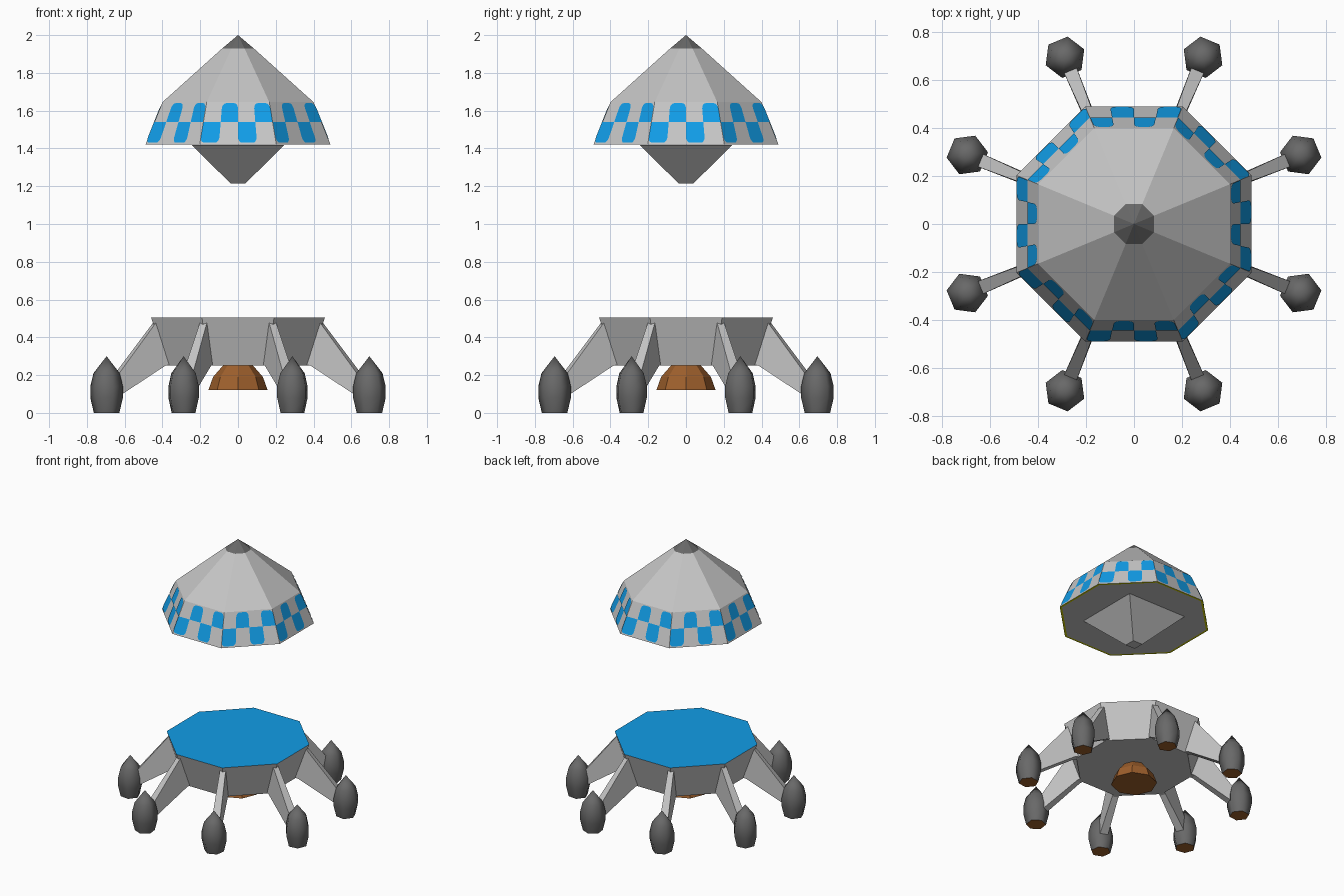
import bpy, bmesh, math
from mathutils import Vector

if "Cube" in bpy.data.objects:
    bpy.data.objects.remove(bpy.data.objects["Cube"])

def mat(name, r, g, b):
    m = bpy.data.materials.new(name)
    m.diffuse_color = (r, g, b, 1)
    m.use_nodes = True
    m.node_tree.nodes["Principled BSDF"].inputs["Base Color"].default_value = m.diffuse_color
    return m

GREY = mat("light grey", 0.56, 0.56, 0.56)
DARK = mat("dark grey", 0.14, 0.14, 0.14)
BLUE = mat("blue", 0.006, 0.36, 0.86)
BROWN = mat("brown", 0.34, 0.115, 0.025)
YELLOW = mat("yellow", 0.65, 0.65, 0.0)

C8 = math.cos(math.pi / 8)      # apothem to corner ratio of an octagon
HALF = math.pi / 8

def finish(name, bm, mats, recalc=True, smooth=None):
    if recalc:
        bmesh.ops.recalc_face_normals(bm, faces=bm.faces[:])
    me = bpy.data.meshes.new(name)
    bm.to_mesh(me)
    bm.free()
    for m in mats:
        me.materials.append(m)
    if smooth:
        me.shade_smooth()
        me.set_sharp_from_angle(angle=smooth)
    ob = bpy.data.objects.new(name, me)
    bpy.context.collection.objects.link(ob)
    return ob

def lathe(name, profile, sides, phase, mats, seg_mats, centre=(0, 0), smooth=None):
    """Closed n-sided solid; seg_mats gives the material of each band."""
    bm = bmesh.new()
    rings = []
    for r, z in profile:
        if r < 1e-6:
            rings.append([bm.verts.new((centre[0], centre[1], z))] * sides)
        else:
            rings.append([bm.verts.new((centre[0] + r * math.cos(phase + 2 * math.pi * k / sides),
                                        centre[1] + r * math.sin(phase + 2 * math.pi * k / sides), z))
                          for k in range(sides)])
    for i, mi in enumerate(seg_mats):
        a, b = rings[i], rings[i + 1]
        for k in range(sides):
            j = (k + 1) % sides
            f = bm.faces.new(list(dict.fromkeys((a[k], a[j], b[j], b[k]))))
            f.material_index = mi
    bmesh.ops.dissolve_limit(bm, angle_limit=0.001, verts=bm.verts[:], edges=bm.edges[:],
                             delimit={'MATERIAL'})
    return finish(name, bm, mats, smooth=smooth)

# Canopy: skirt, cone, dark tip, and a yellow rim around the underside
R0, R1, Z0, Z1 = 0.49 / C8, 0.40 / C8, 1.42, 1.645
lathe("canopy", [(0, Z0), (R0 - 0.016, Z0), (R0, Z0), (R1, Z1), (0.083 / C8, 1.93), (0, 2.0)],
      8, HALF, [GREY, YELLOW, DARK], [0, 1, 0, 0, 2])

# Checker patches on the skirt, rounded at their outer corners
bm = bmesh.new()
for k in range(8):
    a = k * math.pi / 4
    def on_face(u, v):
        r, z = R0 + (R1 - R0) * v, Z0 + (Z1 - Z0) * v
        l = Vector((r * math.cos(a - HALF), r * math.sin(a - HALF), z))
        p = l.lerp(Vector((r * math.cos(a + HALF), r * math.sin(a + HALF), z)), u)
        return p + Vector((math.cos(a), math.sin(a), 0.4)) * 0.003
    ru, rv = 0.06, 0.13
    arc = [(math.cos(t * math.pi / 8), math.sin(t * math.pi / 8)) for t in range(5)]
    for col in range(4):
        u0, u1 = col / 4, (col + 1) / 4
        if col % 2:      # upper row
            v0, v1 = 0.53, 0.97
            uv = [(u0, v0), (u1, v0)]
            uv += [(u1 - ru + ru * c, v1 - rv + rv * s) for c, s in arc]
            uv += [(u0 + ru - ru * s, v1 - rv + rv * c) for c, s in arc]
        else:            # lower row
            v0, v1 = 0.04, 0.53
            uv = [(u1, v1), (u0, v1)]
            uv += [(u0 + ru - ru * c, v0 + rv - rv * s) for c, s in arc]
            uv += [(u1 - ru + ru * s, v0 + rv - rv * c) for c, s in arc]
        bm.faces.new([bm.verts.new(on_face(*p)) for p in uv])
finish("canopy_checker", bm, [BLUE], recalc=False)

# Square tapered hub hanging under the canopy
S2 = math.sqrt(2)
lathe("canopy_hub", [(0, 1.215), (0.04 * S2, 1.215), (0.245 * S2, 1.419), (0, 1.419)],
      4, math.pi / 4, [GREY], [0, 0, 0])

# Octagonal base with blue deck
lathe("base", [(0, 0.25), (0.38 / C8, 0.25), (0.46 / C8, 0.505), (0, 0.505)],
      8, HALF, [GREY, BLUE], [0, 0, 1])

# Bell nozzle
lathe("nozzle", [(0, 0.12), (0.157, 0.12), (0.132, 0.19), (0.08, 0.25), (0, 0.25)],
      8, 0, [BROWN], [0, 0, 0, 0])

# Eight legs with pods, one at each corner
for k in range(8):
    a = HALF + k * math.pi / 4
    d = Vector((math.cos(a), math.sin(a), 0))
    side = Vector((-d.y, d.x, 0))
    # plate: radius, height, half thickness
    pts = [(0.40, 0.255, 0.022), (0.425, 0.25, 0.022), (0.74, 0.06, 0.03),
           (0.74, 0.15, 0.03), (0.478, 0.478, 0.02), (0.44, 0.478, 0.02)]
    bm = bmesh.new()
    loops = [[bm.verts.new(d * r + side * t * s + Vector((0, 0, z))) for r, z, t in pts]
             for s in (-1, 1)]
    for lp in loops:
        bm.faces.new(lp)
    n = len(pts)
    for i in range(n):
        j = (i + 1) % n
        bm.faces.new((loops[0][i], loops[0][j], loops[1][j], loops[1][i]))
    finish(f"leg_{k + 1}", bm, [GREY])
    # six-sided pod with a brown underside
    lathe(f"pod_{k + 1}", [(0, 0), (0.068, 0), (0.087, 0.08), (0.087, 0.14), (0.07, 0.21), (0, 0.30)],
          6, a + math.pi / 6, [DARK, BROWN], [1, 0, 0, 0, 0],
          centre=(d.x * 0.753, d.y * 0.753), smooth=math.radians(65))
